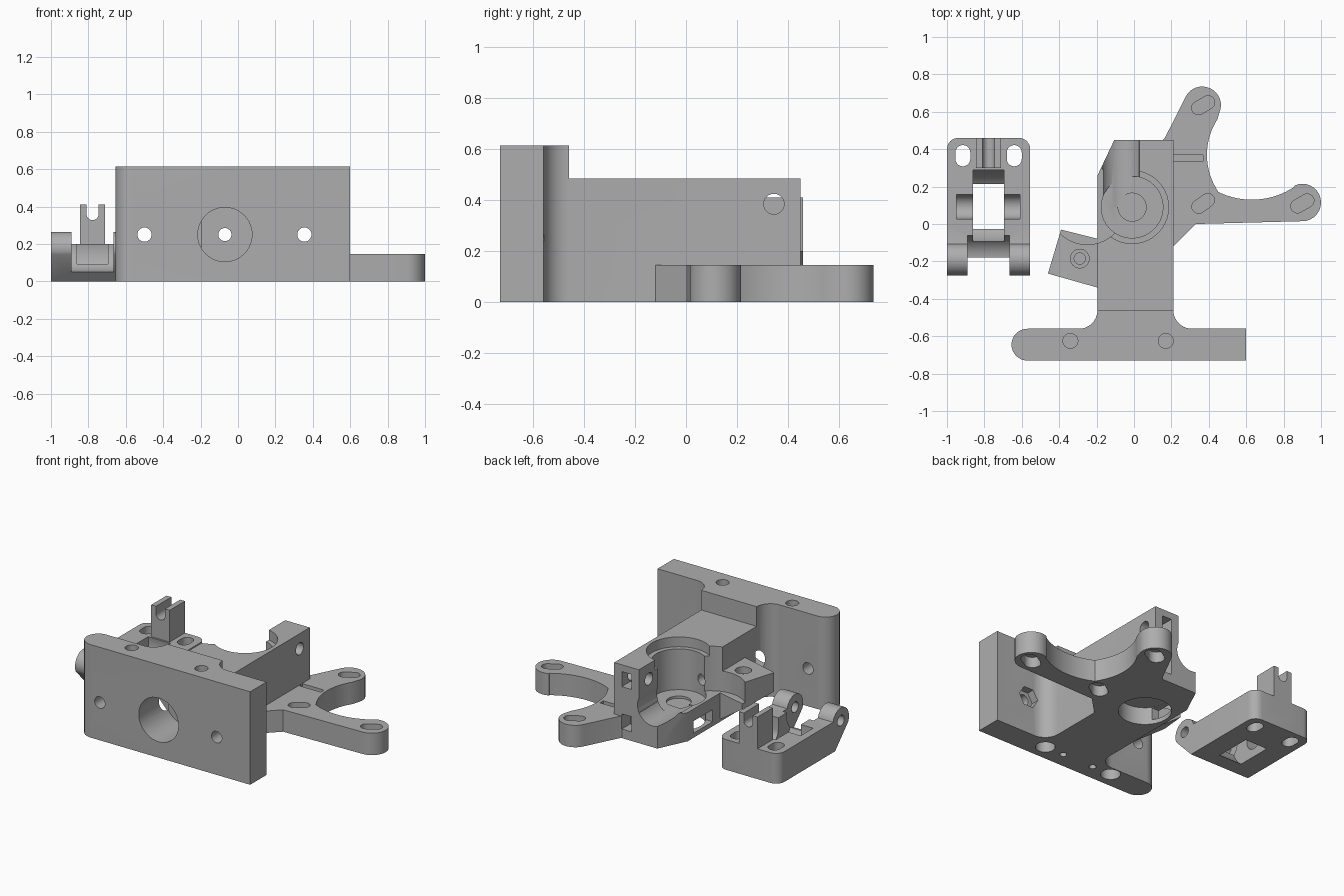
import bpy, bmesh
from math import sin, cos, radians
from mathutils import Vector

if "Cube" in bpy.data.objects:
    bpy.data.objects.remove(bpy.data.objects["Cube"], do_unlink=True)

grey = bpy.data.materials.new("plain_grey")
grey.use_nodes = True
grey.diffuse_color = (0.42, 0.42, 0.42, 1)
grey.node_tree.nodes["Principled BSDF"].inputs["Base Color"].default_value = (0.42, 0.42, 0.42, 1)


def arc(cx, cy, r, a0=0, a1=360, n=16):
    return [(cx + r * cos(radians(a0 + (a1 - a0) * i / n)),
             cy + r * sin(radians(a0 + (a1 - a0) * i / n))) for i in range(n + 1)]


def circle(cx, cy, r, n=40):
    return arc(cx, cy, r, 0, 360, n)[:-1]


def rect(x0, y0, x1, y1):
    return [(x0, y0), (x1, y0), (x1, y1), (x0, y1)]


def slot(cx, cy, half, r, ang):
    dx, dy = half * cos(radians(ang)), half * sin(radians(ang))
    return (arc(cx + dx, cy + dy, r, ang - 90, ang + 90, 10)
            + arc(cx - dx, cy - dy, r, ang + 90, ang + 270, 10))


def prism(name, pts, lo, hi, axis="Z"):
    """Extrude an outline along an axis: Z takes (x,y), Y takes (x,z), X takes (y,z)."""
    place = {"Z": lambda a, b, h: (a, b, h),
             "Y": lambda a, b, h: (a, h, b),
             "X": lambda a, b, h: (h, a, b)}[axis]
    bm = bmesh.new()
    face = bm.faces.new([bm.verts.new(place(a, b, lo)) for a, b in pts])
    ext = bmesh.ops.extrude_face_region(bm, geom=[face])
    shift = Vector(place(0, 0, hi - lo))
    bmesh.ops.translate(bm, vec=shift, verts=[v for v in ext["geom"] if isinstance(v, bmesh.types.BMVert)])
    bmesh.ops.recalc_face_normals(bm, faces=bm.faces)
    mesh = bpy.data.meshes.new(name)
    bm.to_mesh(mesh)
    bm.free()
    mesh.materials.append(grey)
    ob = bpy.data.objects.new(name, mesh)
    bpy.context.collection.objects.link(ob)
    return ob


def combine(ob, other, op):
    mod = ob.modifiers.new(op, "BOOLEAN")
    mod.operation, mod.object, mod.solver = op, other, "EXACT"
    bpy.context.view_layer.objects.active = ob
    bpy.ops.object.modifier_apply(modifier=mod.name)
    bpy.data.objects.remove(other, do_unlink=True)


def cut(ob, pts, lo, hi, axis="Z"):
    combine(ob, prism("cutter", pts, lo, hi, axis), "DIFFERENCE")


def add(ob, pts, lo, hi, axis="Z"):
    combine(ob, prism("piece", pts, lo, hi, axis), "UNION")


def finish(ob):
    bpy.ops.object.select_all(action="DESELECT")
    ob.select_set(True)
    bpy.context.view_layer.objects.active = ob
    bpy.ops.object.shade_smooth_by_angle(angle=radians(30))


# Mounting plate with rounded end and filleted neck
plate = ([(0.6, -0.73), (0.6, -0.56)] + arc(0.31, -0.46, 0.1, 270, 180, 10)
         + arc(-0.295, -0.46, 0.1, 0, -90, 10) + arc(-0.57, -0.645, 0.085, 90, 270, 16))
body = prism("extruder_body", plate, 0, 0.615)

# Main block with one chamfered rear corner
add(body, [(-0.195, -0.5), (0.21, -0.5), (0.21, 0.45), (-0.105, 0.45), (-0.195, 0.26)], 0, 0.485)

# Forked foot with two lobes
arm = ([(0.1, -0.12), (0.21, -0.12), (0.33, 0)] + arc(0.9, 0.115, 0.1, -90, 115)
       + arc(0.63, 0.54, 0.41, 304, 244) + arc(0.74, 0.37, 0.35, 209, 147)
       + arc(0.365, 0.635, 0.1, -25, 155) + [(0.165, 0.46), (0.1, 0.4)])
add(body, arm, 0, 0.145)

# Hinge boss with a sloping underside
boss = prism("boss", [(-0.39, -0.03), (-0.46, -0.265), (-0.195, -0.34), (-0.15, -0.34), (-0.15, -0.09)], 0.02, 0.325)
cut(boss, [(-0.6, -0.1), (-0.2, -0.1), (-0.2, 0.02), (-0.46, 0.2), (-0.6, 0.2)], -0.6, 0.2, "Y")
combine(body, boss, "UNION")
cut(body, circle(-0.29, -0.185, 0.05), 0.28, 0.4)
cut(body, circle(-0.29, -0.185, 0.03), 0.12, 0.4)

# Open drive chamber, idler clearance and bearing groove
cut(body, rect(-0.3, 0.09, 0.03, 0.5), 0.2, 0.6)
cut(body, circle(-0.25, 0.1, 0.21), 0.19, 0.6)
cut(body, circle(-0.01, 0.09, 0.195), 0.42, 0.6)
cut(body, circle(-0.01, 0.09, 0.165), 0.15, 0.6)
cut(body, circle(-0.01, 0.09, 0.075), 0.135, 0.3)
cut(body, circle(-0.07, 0.25, 0.11), 0.09, 0.6, "Y")
cut(body, circle(-0.01, 0.09, 0.16), -0.1, 0.115)
cut(body, rect(0.0, 0.03, 0.2, 0.11), -0.3, -0.1, "X")

# Front pocket, filament hole and plate screw holes
cut(body, circle(-0.07, 0.25, 0.145), -0.9, -0.45, "Y")
cut(body, circle(-0.07, 0.25, 0.035), -0.9, 0.2, "Y")
for x in (-0.5, 0.355):
    cut(body, circle(x, 0.25, 0.038, 24), -0.9, -0.4, "Y")
cut(body, circle(0.355, 0.25, 0.07, 6), -0.61, -0.4, "Y")
for x in (-0.34, 0.17):
    cut(body, circle(x, -0.625, 0.04, 24), 0.5, 0.8)
    cut(body, circle(x, -0.625, 0.06, 24), -0.1, 0.1)
for x in (-0.2, 0.03):
    cut(body, circle(x, -0.625, 0.022, 16), -0.1, 0.08)

# Nut slots and cross hole in the rear post
for z in (0.11, 0.39):
    cut(body, rect(0.085, z - 0.05, 0.155, z + 0.05), 0.36, 0.6, "Y")
cut(body, circle(0.345, 0.385, 0.04, 24), 0, 0.4, "X")

# Foot slots and narrow groove
for x, y, a in ((0.37, 0.11, 35), (0.37, 0.635, 30), (0.9, 0.11, 30)):
    cut(body, slot(x, y, 0.03, 0.036, a), 0.09, 0.3)
    cut(body, slot(x, y, 0.03, 0.05, a), -0.1, 0.07)
cut(body, rect(0.212, 0.335, 0.37, 0.37), 0.11, 0.144 + 0.05)
finish(body)

# Separate idler carrier: base with rounded rear corners and hinge knuckles
side = ([(-0.13, 0), (0.46, 0), (0.46, 0.2), (-0.105, 0.2)]
        + arc(-0.19, 0.18, 0.085, 14, 205, 20))
idler = prism("idler_carrier", side, -1, -0.555, "X")
corners = (arc(-0.615, 0.4, 0.06, 0, 90, 8) + arc(-0.94, 0.4, 0.06, 90, 180, 8)
           + [(-1, -0.4), (-0.555, -0.4)])
combine(idler, prism("rounded_outline", corners, -0.1, 0.5), "INTERSECT")

# Forked post
add(idler, rect(-0.845, 0.1, -0.71, 0.41), 0.3, 0.46, "Y")
cut(idler, [(-0.745, 0.5)] + [(-0.81, 0.5)] + arc(-0.7775, 0.36, 0.0325, 180, 360, 12), 0.2, 0.6, "Y")

# Wheel opening, axle pocket, hinge gap and hinge pin hole
cut(idler, circle(0.093, 0.16, 0.2, 48), -0.86, -0.695, "X")
cut(idler, slot(0.093, 0.18, 0.06, 0.065, 90), -0.95, -0.61, "X")
cut(idler, circle(-0.19, 0.18, 0.13), -0.89, -0.665, "X")
cut(idler, circle(-0.19, 0.18, 0.035, 24), -1.1, -0.4, "X")

# Spring slots
for x in (-0.915, -0.64):
    cut(idler, slot(x, 0.365, 0.017, 0.04, 90), -0.1, 0.4)
finish(idler)
